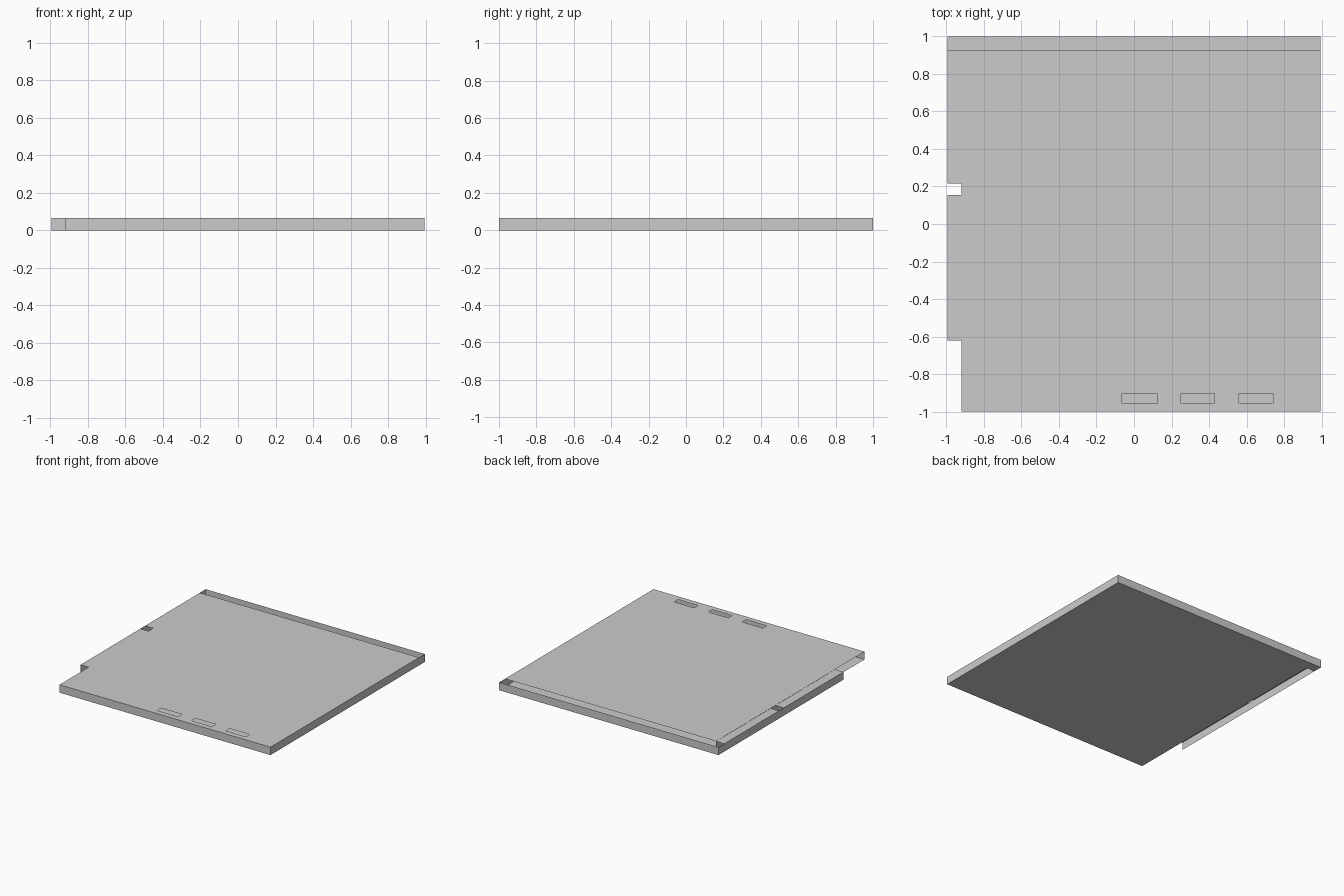
import bpy, bmesh

if "Cube" in bpy.data.objects:
    bpy.data.objects.remove(bpy.data.objects["Cube"])

# Overall dimensions of the thin folded-sheet tray
XL, XI, XR = -0.995, -0.92, 0.995      # outer left, inner left, right
YF, YS, YC, YB = -1.0, -0.62, 0.925, 1.0  # front, flange start, channel, back
H = 0.065
HF = 0.0635                            # side flange sits just below the lid

grey = bpy.data.materials.new("light_grey")
grey.diffuse_color = (0.6, 0.6, 0.6, 1)
grey.use_nodes = True
grey.node_tree.nodes["Principled BSDF"].inputs["Base Color"].default_value = grey.diffuse_color


def make(name, quads):
    """One object made from a list of four-cornered sheets."""
    bm = bmesh.new()
    for q in quads:
        bm.faces.new([bm.verts.new(p) for p in q])
    bmesh.ops.remove_doubles(bm, verts=bm.verts, dist=1e-5)
    me = bpy.data.meshes.new(name)
    bm.to_mesh(me)
    bm.free()
    me.materials.append(grey)
    ob = bpy.data.objects.new(name, me)
    bpy.context.collection.objects.link(ob)
    return ob


def flat(x0, x1, y0, y1, z, up=True):
    q = [(x0, y0, z), (x1, y0, z), (x1, y1, z), (x0, y1, z)]
    return q if up else q[::-1]


def upright(a, b, top=H):
    return [(*a, 0), (*b, 0), (*b, top), (*a, top)]


def holed(x0, x1, y0, y1, z, holes):
    """Flat sheet cut into cells, leaving out the hole cells."""
    xs = sorted({x0, x1, *(v for h in holes for v in h[:2])})
    ys = sorted({y0, y1, *(v for h in holes for v in h[2:])})
    cells = []
    for a, b in zip(xs, xs[1:]):
        for c, d in zip(ys, ys[1:]):
            mx, my = (a + b) / 2, (c + d) / 2
            if not any(h[0] < mx < h[1] and h[2] < my < h[3] for h in holes):
                cells.append(flat(a, b, c, d, z))
    return cells


# Lid with three slots near the front
slots = [(a, b, -0.955, -0.905) for a, b in ((-0.065, 0.125), (0.25, 0.43), (0.56, 0.74))]
make("lid", holed(XI, XR, YF, YC, H, slots))

# Floor, with the back strip reaching out to the left edge
make("floor", [flat(XI, XR, YF, YC, 0, False), flat(XL, XI, YC, YB, 0, False),
               flat(XI, XR, YC, YB, 0, False)])

# Outer walls
make("front_wall", [upright((XI, YF), (XR, YF))])
make("right_wall", [upright((XR, YF), (XR, YB))])
make("back_wall", [upright((XR, YB), (XL, YB))])
make("left_wall", [upright((XL, YB), (XL, YS), HF)])

# Left flange top in two lengths, with the notch between them
make("left_flange", [flat(XL, XI, YS, 0.155, HF), flat(XL, XI, 0.215, YC, HF)])

# Inner wall behind the flange
make("inner_left_wall", [upright((XI, YC), (XI, YS))])
